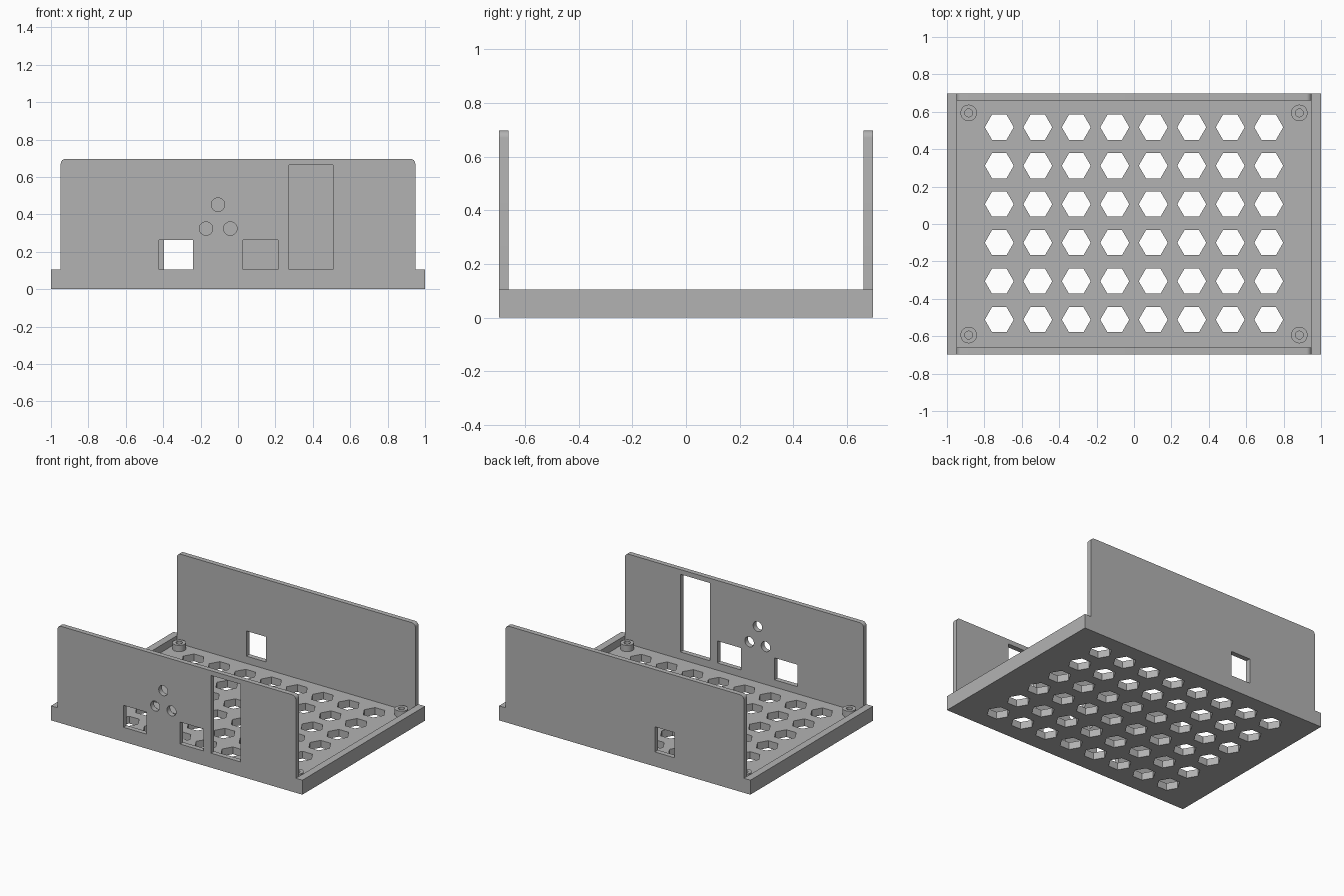
import bpy
import bmesh
from math import cos, sin, pi, radians

cube = bpy.data.objects.get("Cube")
if cube:
    bpy.data.objects.remove(cube, do_unlink=True)

# Overall sizes
HALF_X, HALF_Y = 1.0, 0.697
WALL_X, WALL_T = 0.948, 0.036
RIM_Z, FLOOR_Z, TOP_Z = 0.104, 0.052, 0.697
INNER_Y = HALF_Y - WALL_T

grey = bpy.data.materials.new("plain grey")
grey.use_nodes = True
grey.diffuse_color = (0.45, 0.45, 0.45, 1)
grey.node_tree.nodes["Principled BSDF"].inputs["Base Color"].default_value = grey.diffuse_color


def rect(x0, x1, y0, y1):
    return [(x0, y0), (x1, y0), (x1, y1), (x0, y1)]


def ring(x, y, r, sides=32):
    return [(x + r * cos(2 * pi * i / sides), y + r * sin(2 * pi * i / sides))
            for i in range(sides)]


def plate(name, outlines, thickness, location, upright=False):
    """Extrude a filled outline with holes into a solid plate."""
    curve = bpy.data.curves.new(name, "CURVE")
    curve.dimensions = "2D"
    curve.fill_mode = "BOTH"
    curve.extrude = thickness / 2
    for pts in outlines:
        spline = curve.splines.new("POLY")
        spline.points.add(len(pts) - 1)
        for point, (x, y) in zip(spline.points, pts):
            point.co = (x, y, 0, 1)
        spline.use_cyclic_u = True
    helper = bpy.data.objects.new(name + "_outline", curve)
    bpy.context.collection.objects.link(helper)
    graph = bpy.context.evaluated_depsgraph_get()
    mesh = bpy.data.meshes.new_from_object(helper.evaluated_get(graph))
    bpy.data.objects.remove(helper, do_unlink=True)
    bpy.data.curves.remove(curve)

    # Weld the caps to the sides
    bm = bmesh.new()
    bm.from_mesh(mesh)
    bmesh.ops.remove_doubles(bm, verts=bm.verts, dist=0.0001)
    bmesh.ops.recalc_face_normals(bm, faces=bm.faces)
    bm.to_mesh(mesh)
    bm.free()
    mesh.name = name
    mesh.materials.clear()
    mesh.materials.append(grey)

    obj = bpy.data.objects.new(name, mesh)
    bpy.context.collection.objects.link(obj)
    obj.location = location
    if upright:
        obj.rotation_euler.x = radians(90)
    bpy.ops.object.select_all(action="DESELECT")
    obj.select_set(True)
    bpy.context.view_layer.objects.active = obj
    bpy.ops.object.shade_smooth_by_angle(angle=radians(30))
    return obj


def wall_outline(r=0.027, steps=6):
    """Wide foot, stepped in at the rim, with rounded top corners."""
    right = [(HALF_X, 0), (HALF_X, RIM_Z), (WALL_X, RIM_Z)]
    for i in range(steps + 1):
        a = pi / 2 * i / steps
        right.append((WALL_X - r + r * cos(a), TOP_Z - r + r * sin(a)))
    return right + [(-x, z) for x, z in reversed(right)]


# Floor with a grid of hexagonal vents
PITCH = 0.2058
vents = [ring((i - 3.5) * PITCH, 0.003 + (j - 2.5) * PITCH, 0.0775, 6)
         for i in range(8) for j in range(6)]
plate("vented_floor", [rect(-WALL_X, WALL_X, -INNER_Y, INNER_Y)] + vents,
      FLOOR_Z, (0, 0, FLOOR_Z / 2))

# Low side rims
for side, sx in (("left", 1), ("right", -1)):
    x0, x1 = sorted((sx * WALL_X, sx * HALF_X))
    plate(side + "_rim", [rect(x0, x1, -INNER_Y, INNER_Y)], RIM_Z, (0, 0, RIM_Z / 2))

# Front wall with ports and three round holes
wall_y = HALF_Y - WALL_T / 2
front_holes = [rect(-0.423, -0.24, RIM_Z, 0.262),
               rect(0.027, 0.214, RIM_Z, 0.262),
               rect(0.273, 0.508, RIM_Z, 0.663)]
front_holes += [ring(x, z, 0.036) for x, z in ((-0.107, 0.452), (-0.171, 0.324), (-0.041, 0.324))]
plate("front_wall", [wall_outline()] + front_holes, WALL_T, (0, -wall_y, 0), True)

# Back wall with one port
plate("back_wall", [wall_outline(), rect(-0.396, -0.24, RIM_Z, 0.285)],
      WALL_T, (0, wall_y, 0), True)

# Screw standoffs in the corners
POST_H = 0.045
for end, sy in (("front", -1), ("back", 1)):
    for side, sx in (("left", 1), ("right", -1)):
        plate(f"{end}_{side}_standoff", [ring(0, 0, 0.044), ring(0, 0, 0.021)],
              POST_H, (sx * 0.884, sy * 0.594, FLOOR_Z + POST_H / 2))
